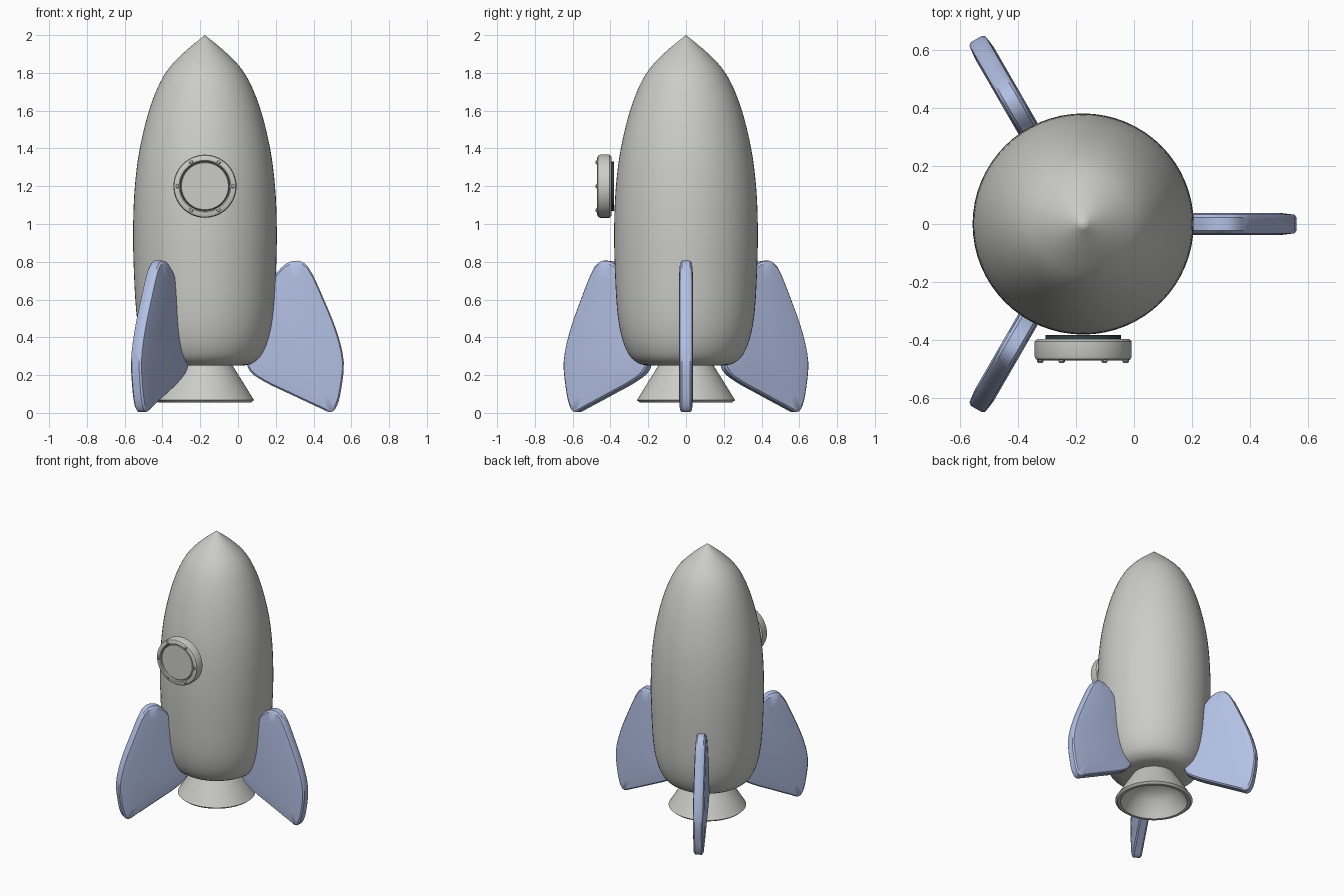
import bpy, bmesh, math
from mathutils import Matrix, Vector

if "Cube" in bpy.data.objects:
    bpy.data.objects.remove(bpy.data.objects["Cube"])

AXIS = Vector((-0.175, 0, 0))
WINDOW = Vector((-0.175, 0, 1.2))


def material(name, rgb):
    m = bpy.data.materials.new(name)
    m.use_nodes = True
    m.diffuse_color = (*rgb, 1)
    m.node_tree.nodes["Principled BSDF"].inputs["Base Color"].default_value = (*rgb, 1)
    return m


HULL = material("light grey", (0.6, 0.6, 0.575))
FIN = material("pale blue", (0.45, 0.53, 0.78))
DARK = material("dark teal", (0.03, 0.05, 0.055))


def finish(bm, name, mat, angle=35):
    bmesh.ops.remove_doubles(bm, verts=bm.verts, dist=1e-5)
    bmesh.ops.recalc_face_normals(bm, faces=bm.faces)
    mesh = bpy.data.meshes.new(name)
    bm.to_mesh(mesh)
    bm.free()
    mesh.materials.append(mat)
    ob = bpy.data.objects.new(name, mesh)
    bpy.context.collection.objects.link(ob)
    bpy.ops.object.select_all(action="DESELECT")
    ob.select_set(True)
    bpy.context.view_layer.objects.active = ob
    bpy.ops.object.shade_smooth_by_angle(angle=math.radians(angle))
    return ob


def smooth_path(pts, steps=4, closed=False):
    """Catmull-Rom curve through the given points."""
    n = len(pts)
    pick = (lambda i: pts[i % n]) if closed else (lambda i: pts[max(0, min(n - 1, i))])
    out = []
    for i in range(n if closed else n - 1):
        a, b, c, d = (Vector(pick(i + k)) for k in (-1, 0, 1, 2))
        for s in range(steps):
            t = s / steps
            out.append((2 * b + (c - a) * t + (2 * a - 5 * b + 4 * c - d) * t * t
                        + (3 * b - a - 3 * c + d) * t ** 3) / 2)
    return out if closed else out + [Vector(pts[-1])]


def lathe(name, profile, mat, place, segments=64, angle=35):
    """Revolve a (radius, height) profile around z."""
    bm = bmesh.new()
    verts = [bm.verts.new((r, 0, z)) for r, z in profile]
    edges = [bm.edges.new(p) for p in zip(verts, verts[1:])]
    bmesh.ops.spin(bm, geom=verts + edges, axis=(0, 0, 1), cent=(0, 0, 0),
                   angle=math.tau, steps=segments)
    bmesh.ops.transform(bm, matrix=place, verts=bm.verts)
    return finish(bm, name, mat, angle)


# Hull with pointed nose and rounded base
upright = Matrix.Translation(AXIS)
hull = smooth_path([(0.2, 0.25), (0.25, 0.262), (0.3, 0.305), (0.34, 0.4), (0.365, 0.55),
                    (0.378, 0.8), (0.38, 1.0), (0.371, 1.2), (0.345, 1.4), (0.29, 1.62),
                    (0.215, 1.79), (0.12, 1.9), (0, 2)])
lathe("hull", [(0, 0.25)] + hull, HULL, upright)

# Hollow engine bell with a rolled lip
bell_inside = smooth_path([(0.225, 0.055), (0.19, 0.12), (0.14, 0.18), (0.07, 0.215), (0, 0.225)])
lathe("engine_bell", [(0.14, 0.26), (0.15, 0.245), (0.252, 0.08), (0.26, 0.068),
                      (0.245, 0.055)] + bell_inside, HULL, upright)
lathe("fuel_port", [(0.012, 0.23), (0.012, 0.212), (0, 0.212)], HULL, upright, 12)

# Fins: rounded outline with faces that thin toward the rim
outline = smooth_path([(0.34, 0.67), (0.4, 0.765), (0.47, 0.805), (0.545, 0.775), (0.63, 0.6),
                       (0.7, 0.425), (0.735, 0.27), (0.722, 0.13), (0.7, 0.04), (0.665, 0.004),
                       (0.6, 0.03), (0.45, 0.1), (0.315, 0.165), (0.235, 0.225),
                       (0.23, 0.3), (0.29, 0.5)], 3, closed=True)
centre = Vector((0.48, 0.39))


def make_fin(name, turn):
    bm = bmesh.new()
    layers = [(0.78, -0.038), (0.97, -0.032), (1, -0.022),
              (1, 0.022), (0.97, 0.032), (0.78, 0.038)]
    rings = []
    for scale, y in layers:
        flat = [centre + (p - centre) * scale for p in outline]
        rings.append([bm.verts.new((p.x, y, p.y)) for p in flat])
    for low, high in zip(rings, rings[1:]):
        for i in range(len(low)):
            bm.faces.new((low[i - 1], low[i], high[i], high[i - 1]))
    bm.faces.new(rings[0])
    bm.faces.new(rings[-1])
    bmesh.ops.transform(bm, matrix=upright @ Matrix.Rotation(turn, 4, "Z"), verts=bm.verts)
    finish(bm, name, FIN)


for name, degrees in (("left_fin", 0), ("back_right_fin", 120), ("front_right_fin", 240)):
    make_fin(name, math.radians(degrees))

# Porthole: heights run toward the front
facing = Matrix.Translation(WINDOW) @ Matrix.Rotation(math.pi / 2, 4, "X")
lathe("porthole_frame", [(0.13, 0.395), (0.158, 0.395), (0.167, 0.405), (0.167, 0.455),
                         (0.163, 0.465), (0.153, 0.47), (0.137, 0.47), (0.131, 0.465),
                         (0.131, 0.445), (0.13, 0.395)], HULL, facing)
lathe("porthole_pane", [(0, 0.395), (0.128, 0.395), (0.128, 0.458), (0.124, 0.463), (0, 0.463)],
      HULL, facing)
lathe("porthole_gasket", [(0, 0.382), (0.13, 0.382), (0.13, 0.396), (0, 0.396)], DARK, facing)

# Ring of bolts around the porthole
for i in range(6):
    a = i * math.tau / 6
    spot = facing @ Matrix.Translation((0.147 * math.cos(a), 0.147 * math.sin(a), 0))
    lathe(f"bolt_{i + 1}", [(0.011, 0.465), (0.011, 0.474), (0.007, 0.478), (0, 0.478)],
          HULL, spot, 12)
